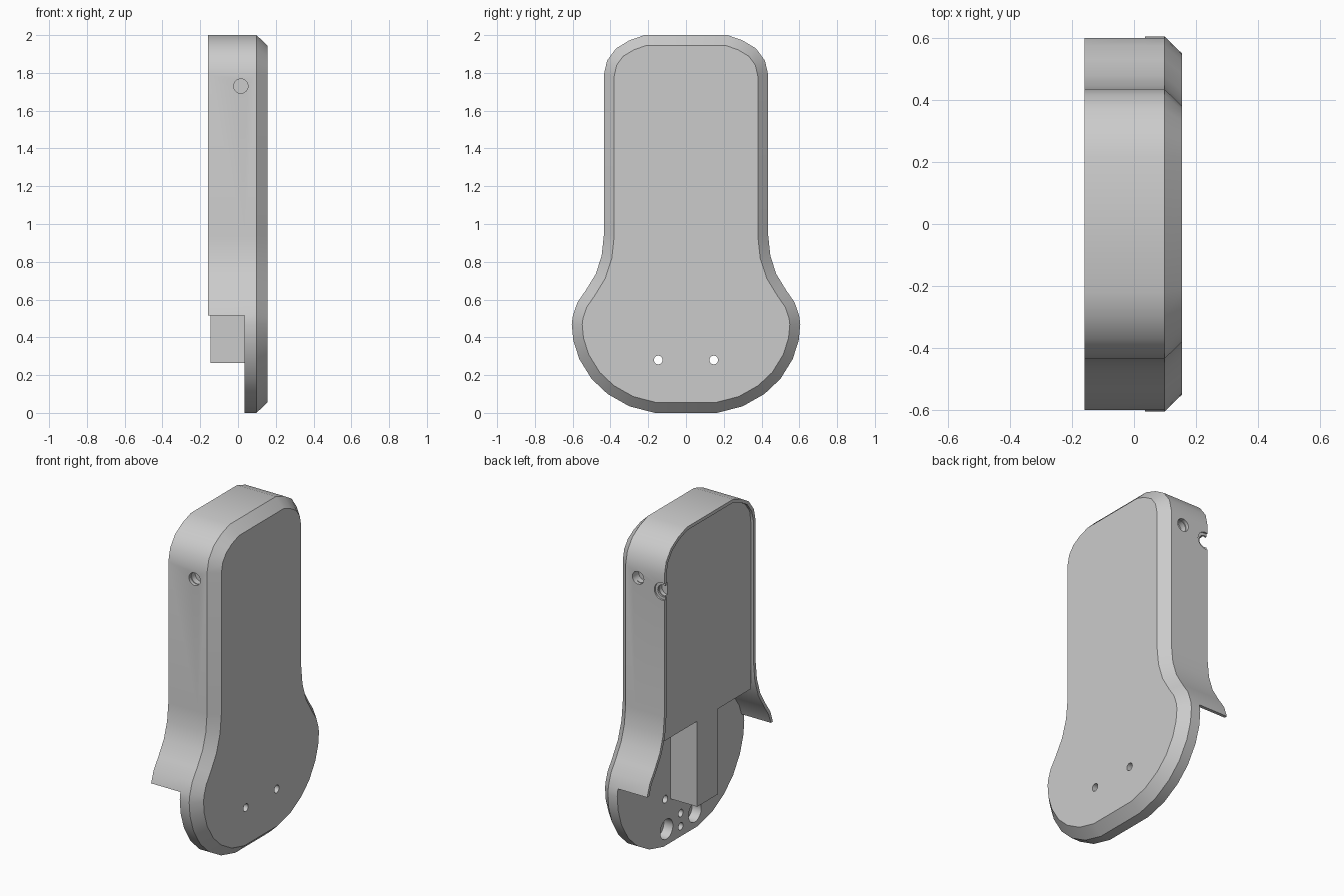
import bpy, bmesh, math
from mathutils import Vector, Matrix

if "Cube" in bpy.data.objects:
    bpy.data.objects.remove(bpy.data.objects["Cube"])

grey = bpy.data.materials.new("light grey")
grey.use_nodes = True
grey.diffuse_color = (0.6, 0.6, 0.6, 1)
grey.node_tree.nodes["Principled BSDF"].inputs["Base Color"].default_value = (0.6, 0.6, 0.6, 1)

# Half outline in (y, z), from the top down to the bottom
HALF = [(0.22, 2.0), (0.30, 1.972), (0.37, 1.93), (0.418, 1.865), (0.435, 1.79),
        (0.435, 0.94), (0.447, 0.83), (0.478, 0.735), (0.53, 0.65), (0.575, 0.585),
        (0.599, 0.515), (0.605, 0.47), (0.597, 0.385), (0.565, 0.285), (0.50, 0.18),
        (0.415, 0.10), (0.30, 0.035), (0.165, 0.0)]
RIM_END = 11          # the rim stops after this many points
BACK, FLOOR, CHAMFER, FACE = -0.16, 0.035, 0.098, 0.155


def mirrored(half):
    """Closed outline from a half one, running from the -y end to the +y end."""
    return [(-y, z) for y, z in reversed(half)] + list(half)


def inset(pts, d):
    """Move every side of a closed outline inward by d."""
    out = []
    for i, p in enumerate(pts):
        p = Vector(p)
        a = (p - Vector(pts[i - 1])).normalized()
        b = (Vector(pts[(i + 1) % len(pts)]) - p).normalized()
        na, nb = Vector((a.y, -a.x)), Vector((b.y, -b.x))
        out.append(tuple(p + (na + nb) * d / (1 + na.dot(nb))))
    return out


def loft(name, layers):
    """Solid through outlines given as (x, points)."""
    bm = bmesh.new()
    rings = [[bm.verts.new((x, y, z)) for y, z in pts] for x, pts in layers]
    n = len(rings[0])
    for lo, hi in zip(rings, rings[1:]):
        for i in range(n):
            j = (i + 1) % n
            bm.faces.new((lo[i], lo[j], hi[j], hi[i]))
    bm.faces.new(rings[0])
    bm.faces.new(rings[-1])
    bmesh.ops.recalc_face_normals(bm, faces=bm.faces)
    mesh = bpy.data.meshes.new(name)
    bm.to_mesh(mesh)
    bm.free()
    mesh.materials.append(grey)
    obj = bpy.data.objects.new(name, mesh)
    bpy.context.collection.objects.link(obj)
    return obj


def combine(target, tool, operation):
    """Apply a boolean and remove the tool."""
    bpy.context.view_layer.objects.active = target
    mod = target.modifiers.new("boolean", 'BOOLEAN')
    mod.operation, mod.solver, mod.object = operation, 'EXACT', tool
    bpy.ops.object.modifier_apply(modifier=mod.name)
    bpy.data.objects.remove(tool)


def drill(targets, start, end, radius):
    """Cut a round hole between two points."""
    start, end = Vector(start), Vector(end)
    axis = end - start
    for target in targets:
        bm = bmesh.new()
        bmesh.ops.create_cone(bm, cap_ends=True, segments=32, radius1=radius,
                              radius2=radius, depth=axis.length)
        turn = axis.to_track_quat('Z', 'Y').to_matrix().to_4x4()
        bm.transform(Matrix.Translation((start + end) / 2) @ turn)
        mesh = bpy.data.meshes.new("drill")
        bm.to_mesh(mesh)
        bm.free()
        mesh.materials.append(grey)
        tool = bpy.data.objects.new("drill", mesh)
        tool.hide_render = True
        bpy.context.collection.objects.link(tool)
        combine(target, tool, 'DIFFERENCE')


outline = mirrored(HALF)
inner = inset(outline, -0.02)
if max(y for y, z in inner) > 0.605:
    inner = inset(outline, 0.02)
face = inset(outline, 0.055)
if max(y for y, z in face) > 0.605:
    face = inset(outline, -0.055)

# Chamfered front plate
casing = loft("casing", [(FLOOR, outline), (CHAMFER, outline), (FACE, face)])

# Thin rim around the upper part, flaring into two wings
n = len(HALF)
inner_half = inner[n:n + RIM_END]
inner_half[-1] = (inner_half[-1][0], HALF[RIM_END - 1][1])
rim_pts = mirrored(HALF[:RIM_END]) + list(reversed(mirrored(inner_half)))
combine(casing, loft("rim", [(BACK, rim_pts), (FLOOR, rim_pts)]), 'UNION')

# Filled core inside the rim, with a tongue reaching down
core_half = [(min(y, 0.41), z) for y, z in inner_half[:5]]
core_half += [(0.41, 0.78), (0.1, 0.78), (0.1, 0.265)]
core_pts = mirrored(core_half)
core = loft("core", [(-0.145, core_pts), (FLOOR, core_pts)])

# Screw holes and magnet pockets in the lower plate
for side in (-1, 1):
    drill([casing], (0, side * 0.147, 0.28), (0.2, side * 0.147, 0.28), 0.023)
    drill([casing], (0, side * 0.135, 0.095), (0.095, side * 0.135, 0.095), 0.06)
for z in (0.06, 0.14):
    drill([casing], (0, 0, z), (0.08, 0, z), 0.022)

# Side holes, and a stepped notch at the rear edge of one wall
for side in (-1, 1):
    drill([casing, core], (0.015, side * 0.5, 1.73), (0.015, side * 0.375, 1.73), 0.038)
drill([casing], (-0.145, 0.5, 1.69), (-0.145, 0.425, 1.69), 0.052)
drill([casing, core], (-0.145, 0.5, 1.69), (-0.145, 0.385, 1.69), 0.036)

# Smooth shading with sharp edges kept
bpy.ops.object.select_all(action='DESELECT')
for obj in (casing, core):
    obj.select_set(True)
bpy.context.view_layer.objects.active = casing
bpy.ops.object.shade_smooth_by_angle(angle=math.radians(30))
